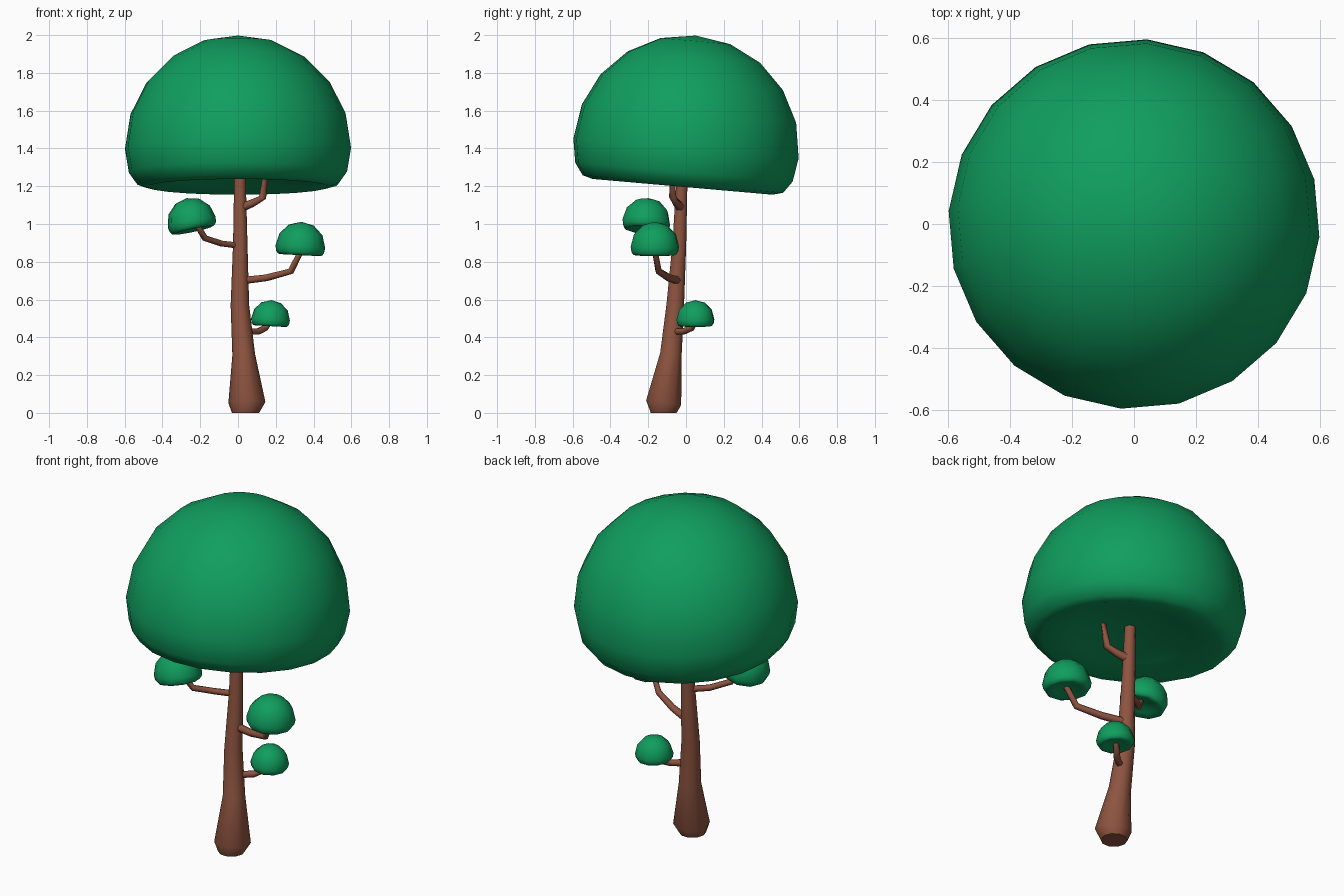
import bpy, bmesh, math
from mathutils import Vector, Matrix, Euler

if "Cube" in bpy.data.objects:
    bpy.data.objects.remove(bpy.data.objects["Cube"])


def material(name, rgb):
    m = bpy.data.materials.new(name)
    m.diffuse_color = (*rgb, 1)
    m.use_nodes = True
    m.node_tree.nodes["Principled BSDF"].inputs["Base Color"].default_value = m.diffuse_color
    return m


GREEN = material("leaf green", (0.005, 0.34, 0.112))
BROWN = material("bark brown", (0.27, 0.088, 0.051))


def finish(bm, name, mat):
    bmesh.ops.recalc_face_normals(bm, faces=bm.faces)
    for f in bm.faces:
        f.smooth = len(f.verts) < 5
    me = bpy.data.meshes.new(name)
    bm.to_mesh(me)
    bm.free()
    me.materials.append(mat)
    ob = bpy.data.objects.new(name, me)
    bpy.context.collection.objects.link(ob)
    return ob


def crown(name, centre, radius, sides, step, tilt):
    """Dome of leaves with a rounded lip and a hollow underside."""
    prof = [(math.sin(math.radians(a)), math.cos(math.radians(a)))
            for a in range(0, 91, step)]
    prof += [(0.965, -0.21), (0.89, -0.315), (0.8, -0.34),
             (0.55, -0.28), (0.28, -0.22), (0, -0.2)]
    bm = bmesh.new()
    rings = []
    for r, z in prof:
        if r < 1e-6:
            rings.append([bm.verts.new((0, 0, z))] * sides)
        else:
            rings.append([bm.verts.new((
                r * math.cos(2 * math.pi * i / sides - 0.07),
                r * math.sin(2 * math.pi * i / sides - 0.07), z))
                for i in range(sides)])
    for a, b in zip(rings, rings[1:]):
        for i in range(sides):
            j = (i + 1) % sides
            quad = list(dict.fromkeys((a[i], a[j], b[j], b[i])))
            bm.faces.new(quad)
    rot = Euler([math.radians(t) for t in tilt]).to_matrix().to_4x4()
    bm.transform(Matrix.Translation(centre) @ rot @ Matrix.Scale(radius, 4))
    return finish(bm, name, GREEN)


def limb(name, path, sides):
    """Tapered tube through (x, y, z, radius) points."""
    pts = [Vector(p[:3]) for p in path]
    bm = bmesh.new()
    rings = []
    for k, p in enumerate(pts):
        d = pts[min(k + 1, len(pts) - 1)] - pts[max(k - 1, 0)]
        if k == 0 and p.z == 0:
            d = Vector((0, 0, 1))  # the trunk foot stays level
        ref = Vector((0, 0, 1)) if sides < 8 and abs(d.normalized().z) < 0.95 else Vector((0, 1, 0))
        u = d.cross(ref).normalized()
        v = d.cross(u).normalized()
        ring = []
        for i in range(sides):
            a = 2 * math.pi * i / sides
            ring.append(bm.verts.new(p + path[k][3] * (math.cos(a) * u + math.sin(a) * v)))
        rings.append(ring)
    for a, b in zip(rings, rings[1:]):
        for i in range(sides):
            j = (i + 1) % sides
            bm.faces.new((a[i], a[j], b[j], b[i]))
    bm.faces.new(rings[0])
    bm.faces.new(rings[-1])
    return finish(bm, name, BROWN)


# Crowns
crown("main_crown", (0, 0, 1.4), 0.6, 20, 18, (-5, 0, 0))
crown("left_crown", (-0.245, -0.21, 1.01), 0.13, 10, 30, (-5, -12, 0))
crown("right_crown", (0.33, -0.165, 0.88), 0.132, 10, 30, (0, 3, 0))
crown("low_crown", (0.172, 0.05, 0.494), 0.103, 10, 30, (0, 3, 0))

# Trunk
limb("trunk", [(0.04, -0.118, 0, 0.072), (0.047, -0.118, 0.055, 0.098),
               (0.03, -0.08, 0.31, 0.06), (0.01, -0.057, 0.57, 0.049),
               (0.012, -0.035, 0.9, 0.038), (0.01, -0.018, 1.32, 0.029)], 10)

# Branches
limb("left_branch", [(0.01, -0.03, 0.885, 0.018), (-0.09, -0.09, 0.897, 0.017),
                     (-0.175, -0.17, 0.925, 0.017), (-0.22, -0.2, 1.0, 0.016)], 6)
limb("right_branch", [(0.02, -0.04, 0.7, 0.022), (0.15, -0.09, 0.715, 0.02),
                      (0.28, -0.145, 0.75, 0.018), (0.335, -0.165, 0.86, 0.016)], 6)
limb("low_branch", [(0.03, -0.07, 0.43, 0.02), (0.11, -0.01, 0.432, 0.018),
                    (0.145, 0.03, 0.45, 0.017), (0.17, 0.05, 0.485, 0.015)], 6)
limb("top_branch", [(0.015, -0.025, 1.085, 0.026), (0.075, -0.05, 1.11, 0.022),
                    (0.13, -0.07, 1.14, 0.02), (0.15, -0.075, 1.28, 0.014)], 6)
